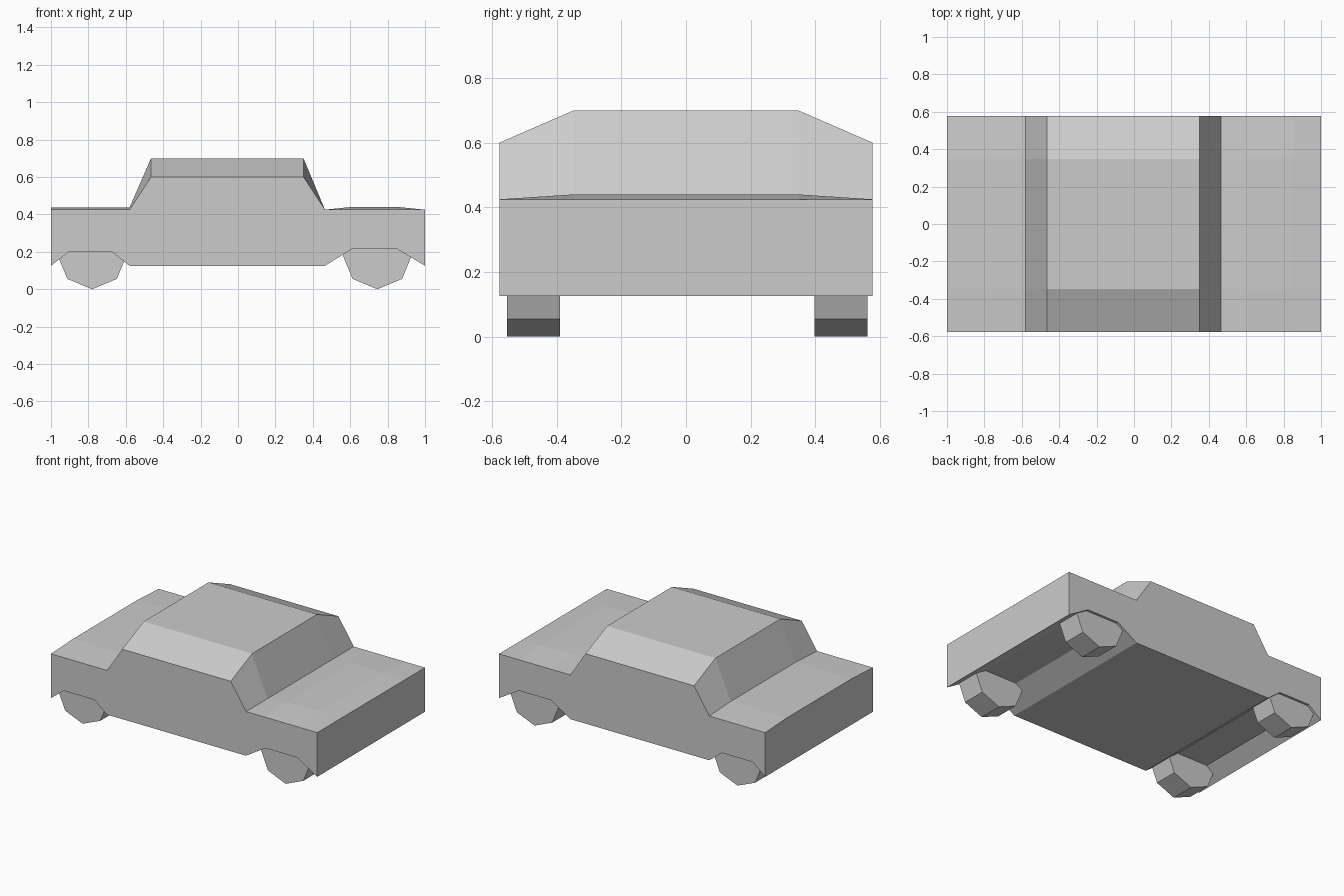
import bpy, bmesh, math

if "Cube" in bpy.data.objects:
    bpy.data.objects.remove(bpy.data.objects["Cube"])

# Body side profile: x, z at the outer side, z at the inner section
PROFILE = [
    (-1.0, 0.125, 0.125), (-0.905, 0.20, 0.20), (-0.675, 0.20, 0.20),
    (-0.58, 0.125, 0.125), (0.465, 0.125, 0.125), (0.61, 0.215, 0.215),
    (0.85, 0.215, 0.215), (1.0, 0.125, 0.125),
    (1.0, 0.425, 0.425), (0.85, 0.425, 0.44), (0.61, 0.425, 0.44),
    (0.465, 0.425, 0.425), (0.35, 0.60, 0.70), (-0.465, 0.60, 0.70),
    (-0.58, 0.425, 0.437), (-1.0, 0.425, 0.437),
]


def make_body():
    bm = bmesh.new()
    rings = []
    for y, col in ((-0.578, 1), (-0.348, 2), (0.348, 2), (0.578, 1)):
        rings.append([bm.verts.new((p[0], y, p[col])) for p in PROFILE])
    n = len(PROFILE)
    for a, b in zip(rings, rings[1:]):
        for i in range(n):
            j = (i + 1) % n
            bm.faces.new((a[i], a[j], b[j], b[i]))
    bm.faces.new(rings[0])
    bm.faces.new(rings[-1][::-1])
    bmesh.ops.recalc_face_normals(bm, faces=bm.faces)
    mesh = bpy.data.meshes.new("car_body")
    bm.to_mesh(mesh)
    bm.free()
    bpy.context.collection.objects.link(bpy.data.objects.new("car_body", mesh))


def make_wheel(name, x, y):
    r = 0.187
    bpy.ops.mesh.primitive_cylinder_add(
        vertices=8, radius=r, depth=0.163, location=(x, y, r),
        rotation=(math.pi / 2, 0, 0))
    bpy.context.object.name = name


# Body shell with cabin, bonnet and boot
make_body()

# Four octagonal wheels
for end, x in (("rear", -0.78), ("front", 0.745)):
    for side, y in (("near", -0.472), ("far", 0.48)):
        make_wheel(f"{end}_{side}_wheel", x, y)
